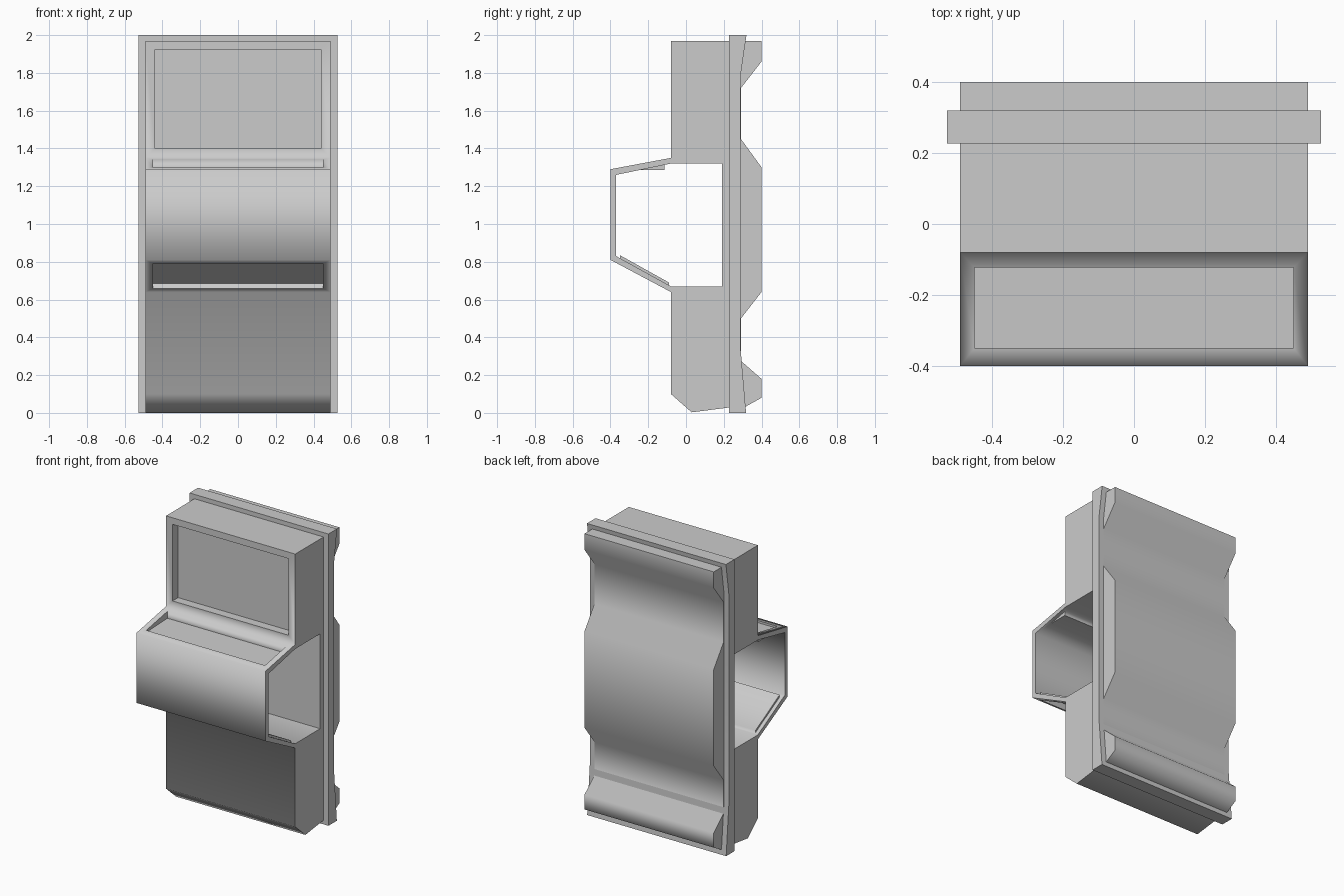
import bpy, bmesh
from math import radians

if "Cube" in bpy.data.objects:
    bpy.data.objects.remove(bpy.data.objects["Cube"])


def prism(name, profile, half):
    """Extrude a (y, z) profile across x from -half to +half."""
    bm = bmesh.new()
    face = bm.faces.new([bm.verts.new((-half, y, z)) for y, z in profile])
    ext = bmesh.ops.extrude_face_region(bm, geom=[face])
    new = [v for v in ext["geom"] if isinstance(v, bmesh.types.BMVert)]
    bmesh.ops.translate(bm, verts=new, vec=(2 * half, 0, 0))
    bmesh.ops.recalc_face_normals(bm, faces=bm.faces)
    mesh = bpy.data.meshes.new(name)
    bm.to_mesh(mesh)
    bm.free()
    obj = bpy.data.objects.new(name, mesh)
    bpy.context.collection.objects.link(obj)
    return obj


def activate(obj):
    bpy.ops.object.select_all(action='DESELECT')
    obj.select_set(True)
    bpy.context.view_layer.objects.active = obj


def combine(obj, tool, operation):
    """Apply a boolean and remove its helper."""
    mod = obj.modifiers.new(tool.name, 'BOOLEAN')
    mod.operation = operation
    mod.solver = 'EXACT'
    mod.object = tool
    activate(obj)
    bpy.ops.object.modifier_apply(modifier=mod.name)
    bpy.data.objects.remove(tool, do_unlink=True)


def smooth(obj, angle):
    activate(obj)
    bpy.ops.object.shade_smooth_by_angle(angle=radians(angle))


# Cabinet body with the six-sided bulge on the front
body = prism("body", [(0.24, 1.97), (-0.08, 1.97), (-0.08, 1.35), (-0.40, 1.29),
                      (-0.40, 0.81), (-0.08, 0.64), (-0.08, 0.10), (0.03, 0.003),
                      (0.24, 0.03)], 0.49)

# Open tunnel running sideways through the bulge
combine(body, prism("tunnel", [(0.19, 1.32), (-0.08, 1.32), (-0.37, 1.26),
                               (-0.37, 0.83), (-0.08, 0.67), (0.19, 0.67)], 0.6),
        'DIFFERENCE')

# Pans of the pockets, showing inside the tunnel
combine(body, prism("upper_pan", [(-0.28, 1.285), (-0.115, 1.285),
                                  (-0.115, 1.33), (-0.28, 1.30)], 0.465), 'UNION')
combine(body, prism("lower_pan", [(-0.35, 0.835), (-0.09, 0.69),
                                  (-0.09, 0.66), (-0.35, 0.80)], 0.465), 'UNION')

# Recessed window, upper pocket and lower pocket
combine(body, prism("window", [(-0.02, 1.40), (-0.02, 1.925),
                               (-0.20, 1.925), (-0.20, 1.40)], 0.44), 'DIFFERENCE')
combine(body, prism("upper_pocket", [(-0.35, 1.285), (-0.122, 1.295),
                                     (-0.122, 1.42), (-0.35, 1.42)], 0.45), 'DIFFERENCE')
combine(body, prism("lower_pocket", [(-0.345, 0.822), (-0.10, 0.685),
                                     (-0.15, 0.595), (-0.395, 0.732)], 0.45), 'DIFFERENCE')
smooth(body, 80)

# Wider frame behind the body
frame = prism("frame", [(0.227, 0), (0.227, 2), (0.32, 2), (0.288, 1.78),
                        (0.288, 0.35), (0.318, 0)], 0.527)
smooth(frame, 30)

# Wavy back panel
back = prism("back_panel", [(0.26, 1.97), (0.40, 1.97), (0.40, 1.86), (0.291, 1.72),
                            (0.291, 1.45), (0.40, 1.30), (0.40, 0.64), (0.291, 0.50),
                            (0.291, 0.275), (0.40, 0.18), (0.40, 0.08), (0.31, 0.03),
                            (0.26, 0.03)], 0.49)
smooth(back, 70)
